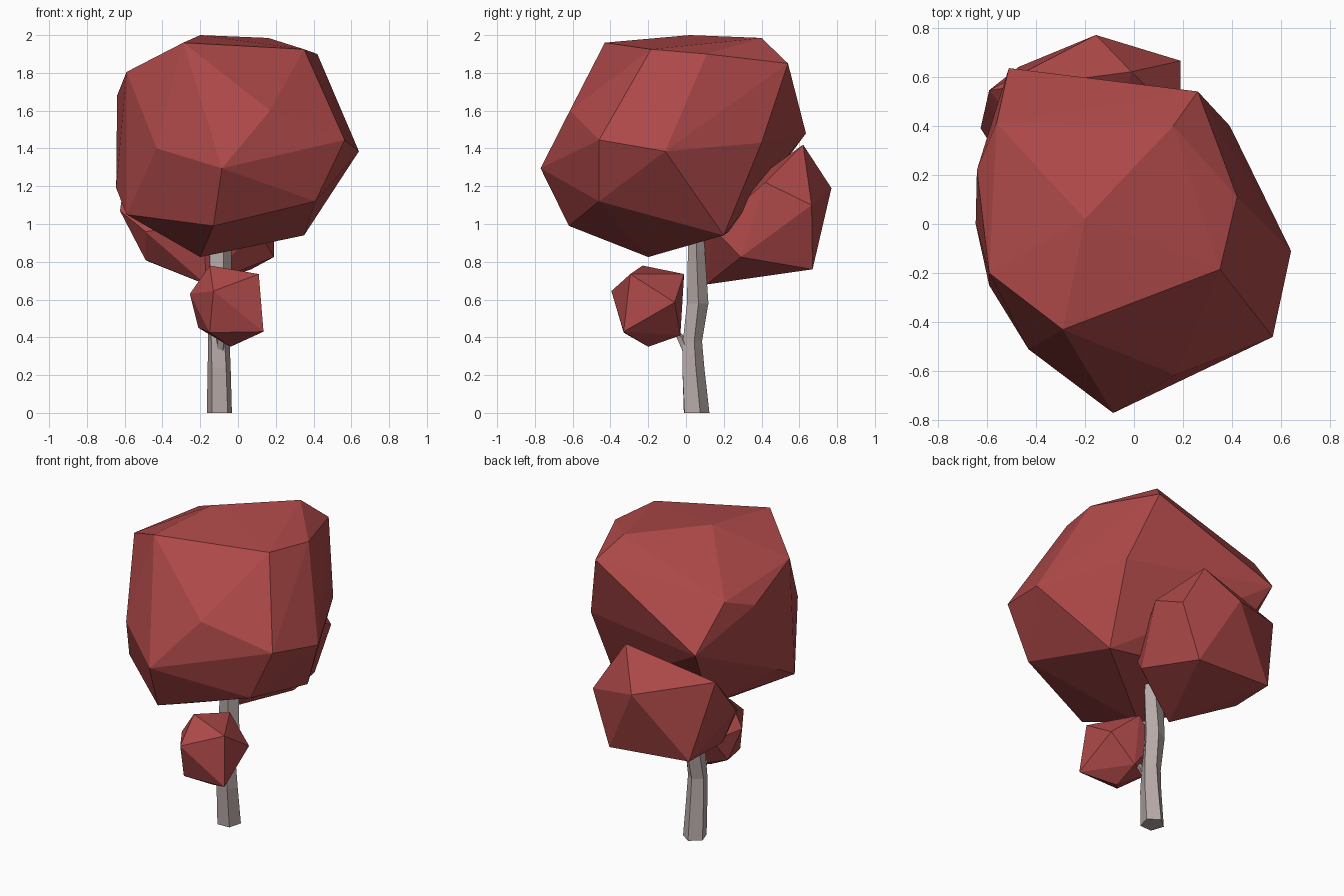
import bpy, bmesh
from math import cos, sin, tau


def material(name, color):
    m = bpy.data.materials.new(name)
    m.diffuse_color = color
    return m


def finish(name, bm, mat):
    bmesh.ops.recalc_face_normals(bm, faces=bm.faces[:])
    me = bpy.data.meshes.new(name)
    bm.to_mesh(me)
    bm.free()
    me.materials.append(mat)
    ob = bpy.data.objects.new(name, me)
    bpy.context.collection.objects.link(ob)
    return ob


def hull(name, points, mat):
    """Faceted leaf clump: convex hull around its corner points."""
    bm = bmesh.new()
    for p in points:
        bm.verts.new(p)
    res = bmesh.ops.convex_hull(bm, input=bm.verts[:])
    junk = [g for g in res["geom_interior"] if isinstance(g, bmesh.types.BMVert)]
    bmesh.ops.delete(bm, geom=junk, context='VERTS')
    return finish(name, bm, mat)


def limb(name, rings, sides, mat):
    """Flat-sided limb lofted through (x, y, z, rx, ry, twist) rings."""
    bm = bmesh.new()
    loops = []
    for x, y, z, rx, ry, tw in rings:
        loops.append([bm.verts.new((x + rx * cos(tau * i / sides + tw),
                                    y + ry * sin(tau * i / sides + tw), z))
                      for i in range(sides)])
    for a, b in zip(loops, loops[1:]):
        for i in range(sides):
            j = (i + 1) % sides
            bm.faces.new((a[i], a[j], b[j], b[i]))
    bm.faces.new(loops[0])
    bm.faces.new(loops[-1])
    return finish(name, bm, mat)


leaf = material("leaf_red", (0.42, 0.065, 0.065, 1))
bark = material("bark_grey", (0.47, 0.40, 0.39, 1))

# Large crown
hull("main_crown", [
    (-0.20, 0.02, 2.0), (0.16, 0.40, 1.985), (-0.29, -0.43, 1.96),
    (0.35, -0.185, 1.925), (0.42, 0.11, 1.90), (0.26, 0.54, 1.85),
    (-0.59, -0.20, 1.805), (-0.56, 0.41, 1.75), (-0.64, 0.22, 1.68),
    (0.17, -0.615, 1.60), (-0.51, 0.635, 1.48), (0.565, -0.46, 1.445),
    (0.39, 0.40, 1.43), (-0.43, -0.51, 1.40), (0.64, -0.11, 1.385),
    (-0.085, -0.77, 1.295), (-0.645, 0.0, 1.19), (0.41, -0.46, 1.12),
    (-0.59, -0.25, 1.05), (-0.36, 0.28, 1.0), (-0.13, -0.62, 0.99),
    (0.35, 0.20, 0.94), (-0.20, -0.20, 0.825)], leaf)

# Lower clump at the back
hull("back_clump", [
    (-0.01, 0.62, 1.42), (-0.59, 0.545, 1.30), (0.19, 0.42, 1.22),
    (-0.155, 0.77, 1.19), (0.19, 0.665, 1.10), (-0.625, 0.39, 1.07),
    (-0.18, 0.04, 1.0), (-0.49, 0.18, 0.96), (0.10, 0.14, 0.98),
    (0.19, 0.29, 0.825), (-0.49, 0.33, 0.81),
    (0.07, 0.67, 0.76), (-0.47, 0.64, 0.80), (-0.17, 0.11, 0.68)], leaf)

# Small clump at the front of the trunk
hull("front_clump", [
    (-0.15, -0.23, 0.78), (0.11, -0.295, 0.735), (-0.05, -0.01, 0.735),
    (-0.13, -0.395, 0.645), (-0.255, -0.20, 0.63), (-0.17, -0.02, 0.60),
    (0.12, -0.06, 0.585), (-0.21, -0.12, 0.45), (0.135, -0.33, 0.43),
    (-0.15, -0.33, 0.425), (-0.03, -0.03, 0.41), (-0.04, -0.20, 0.35)], leaf)

# Crooked trunk and the stub carrying the front clump
limb("trunk", [
    (-0.098, 0.05, 0.0, 0.070, 0.074, 0.35), (-0.10, 0.033, 0.24, 0.064, 0.064, 0.3),
    (-0.103, 0.03, 0.38, 0.060, 0.055, 0.25), (-0.10, 0.06, 0.58, 0.064, 0.060, 0.1),
    (-0.098, 0.055, 0.86, 0.064, 0.047, 0.0), (-0.10, 0.05, 1.15, 0.045, 0.04, 0.0)],
    5, bark)
limb("front_branch", [
    (-0.09, 0.02, 0.30, 0.028, 0.028, 0.0), (-0.09, -0.03, 0.40, 0.026, 0.024, 0.3),
    (-0.08, -0.14, 0.52, 0.02, 0.02, 0.3)], 5, bark)
